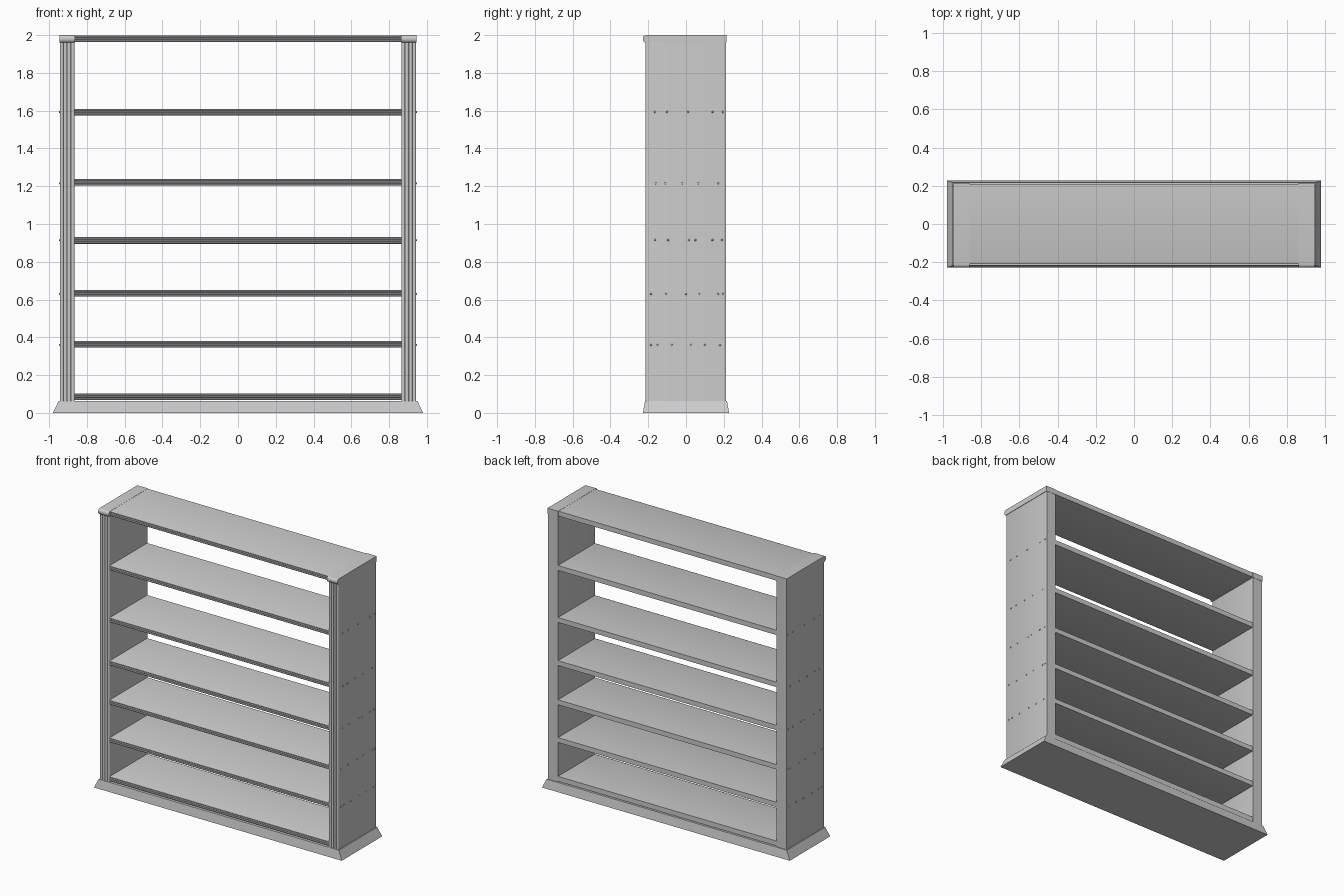
import bpy, bmesh, math
from mathutils import Matrix

if "Cube" in bpy.data.objects:
    bpy.data.objects.remove(bpy.data.objects["Cube"])


def finish(bm, name, smooth=False):
    bmesh.ops.recalc_face_normals(bm, faces=bm.faces)
    me = bpy.data.meshes.new(name)
    bm.to_mesh(me)
    bm.free()
    ob = bpy.data.objects.new(name, me)
    bpy.context.collection.objects.link(ob)
    if smooth:
        bpy.ops.object.select_all(action='DESELECT')
        ob.select_set(True)
        bpy.context.view_layer.objects.active = ob
        bpy.ops.object.shade_smooth_by_angle(angle=math.radians(35))
    return ob


def prism(name, profile, axis, lo, hi, smooth=False):
    """Extrude a profile: (x, y) along Z or (y, z) along X."""
    bm = bmesh.new()
    place = (lambda a, b: (lo, a, b)) if axis == 'X' else (lambda a, b: (a, b, lo))
    face = bm.faces.new([bm.verts.new(place(a, b)) for a, b in profile])
    out = bmesh.ops.extrude_face_region(bm, geom=[face])
    step = (hi - lo, 0, 0) if axis == 'X' else (0, 0, hi - lo)
    verts = [g for g in out['geom'] if isinstance(g, bmesh.types.BMVert)]
    bmesh.ops.translate(bm, verts=verts, vec=step)
    return finish(bm, name, smooth)


def mirror_x(ob):
    ob.modifiers.new("Mirror", 'MIRROR').use_mirror_merge = False


def reeds(lo, hi, count, front, depth):
    """Rounded mouldings separated by grooves, running lo to hi along the front."""
    w, pts = (hi - lo) / count, []
    for i in range(count):
        for t in (0, 0.12, 0.3, 0.7, 0.88):
            rise = math.sqrt(max(0, 1 - (2 * t - 1) ** 2))
            pts.append((lo + (i + t) * w, front + depth * (1 - rise)))
    return pts + [(hi, front + depth)]


X_IN, X_OUT, BACK, FRONT = 0.865, 0.943, 0.212, -0.216

# Flared plinth
bm = bmesh.new()
bmesh.ops.create_cube(bm, size=1)
for v in bm.verts:
    top = v.co.z > 0
    v.co.x = math.copysign(0.95 if top else 0.98, v.co.x)
    v.co.y = math.copysign(0.217 if top else 0.228, v.co.y)
    v.co.z = 0.063 if top else 0
finish(bm, "plinth")

# Side uprights with reeded fronts
post = reeds(X_IN, X_OUT, 4, FRONT, 0.008) + [(X_OUT, BACK), (X_IN, BACK)]
mirror_x(prism("side_upright", post, 'Z', 0.063, 1.962, True))

# Caps over the uprights with a rounded nose
nose = [(-0.212 - 0.017 * math.cos(a), 1.98 + 0.02 * math.sin(a))
        for a in [math.radians(-90 + 22.5 * i) for i in range(9)]]
cap = nose + [(BACK + 0.002, 2.0), (BACK + 0.002, 1.96)]
mirror_x(prism("upright_cap", cap, 'X', X_IN - 0.003, X_OUT + 0.003, True))

# Shelves with reeded front edges
shelves = [0.068, 0.345, 0.615, 0.895, 1.203, 1.575, 1.964]
for i, z in enumerate(shelves):
    edge = [(y, h) for h, y in reeds(z, z + 0.035, 3, -0.211, 0.006)]
    prism(f"shelf_{i + 1}", edge + [(0.21, z + 0.035), (0.21, z)],
          'X', -X_IN - 0.002, X_IN + 0.002, True)

# Nail heads holding the shelves through the uprights
rows = {
    0.36: (-0.185, -0.15, -0.075, 0.025, 0.10, 0.18),
    0.63: (-0.185, -0.105, 0.0, 0.07, 0.17, 0.195),
    0.915: (-0.165, -0.095, 0.015, 0.05, 0.14, 0.19),
    1.215: (-0.16, -0.11, -0.02, 0.065, 0.17),
    1.593: (-0.165, -0.10, 0.01, 0.14, 0.195),
}
bm = bmesh.new()
for z, ys in rows.items():
    for y in ys:
        bmesh.ops.create_cone(
            bm, cap_ends=True, segments=8, radius1=0.006, radius2=0.004, depth=0.006,
            matrix=Matrix.Translation((X_OUT + 0.001, y, z)) @ Matrix.Rotation(math.pi / 2, 4, 'Y'))
mirror_x(finish(bm, "nail_heads"))
